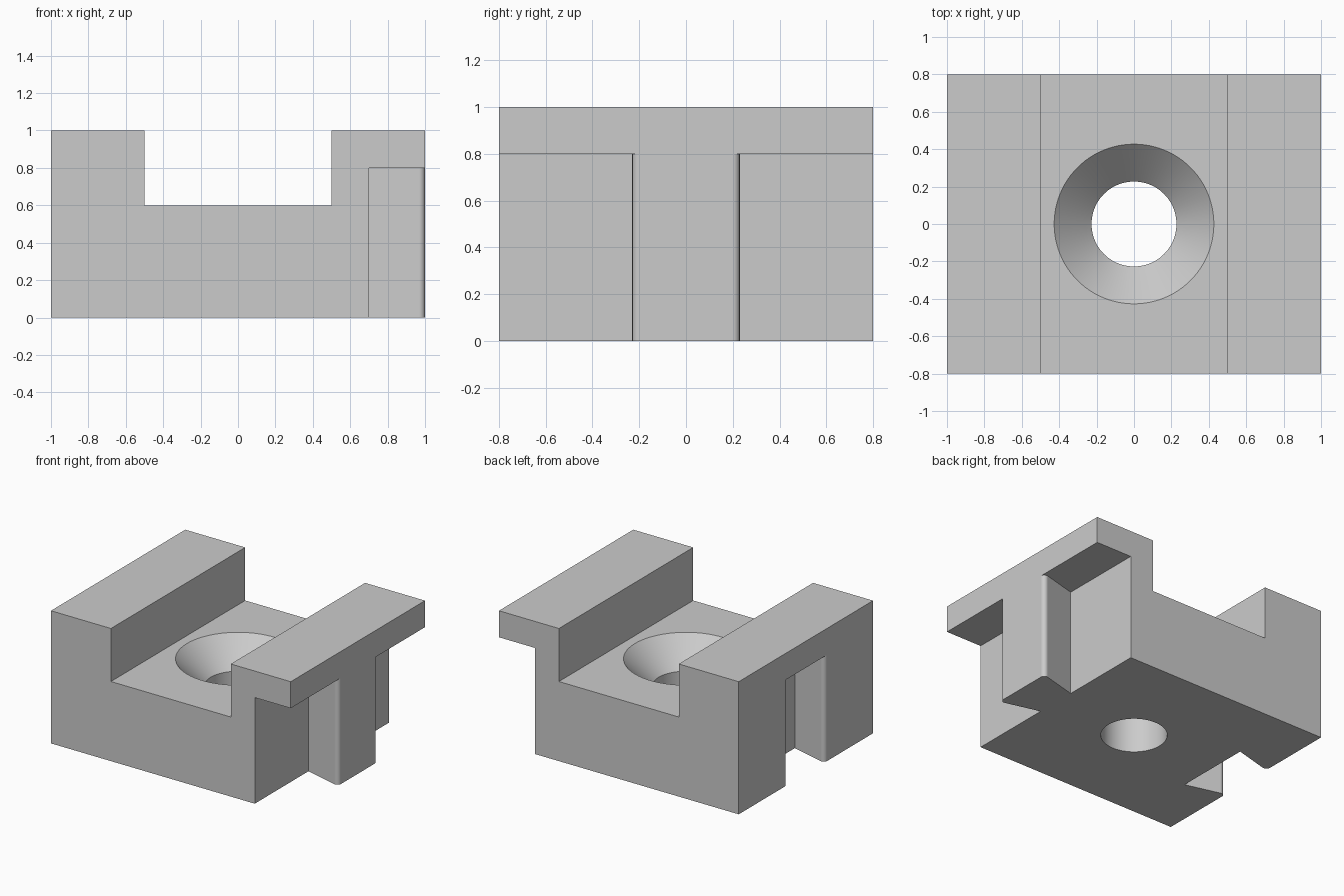
import bpy
import bmesh
import math
from mathutils import Matrix, Vector

if "Cube" in bpy.data.objects:
    bpy.data.objects.remove(bpy.data.objects["Cube"], do_unlink=True)

grey = bpy.data.materials.new("light grey")
grey.use_nodes = True
grey.diffuse_color = (0.6, 0.6, 0.6, 1)
grey.node_tree.nodes["Principled BSDF"].inputs["Base Color"].default_value = (0.6, 0.6, 0.6, 1)

FILLET = 0.03
SLANT = 15  # dovetail flank angle in degrees


def finish(name, bm):
    bmesh.ops.recalc_face_normals(bm, faces=bm.faces)
    mesh = bpy.data.meshes.new(name)
    bm.to_mesh(mesh)
    bm.free()
    mesh.materials.append(grey)
    obj = bpy.data.objects.new(name, mesh)
    bpy.context.collection.objects.link(obj)
    return obj


def prism(name, points, direction):
    bm = bmesh.new()
    face = bm.faces.new([bm.verts.new(p) for p in points])
    new = bmesh.ops.extrude_face_region(bm, geom=[face], use_keep_orig=True)
    verts = [g for g in new["geom"] if isinstance(g, bmesh.types.BMVert)]
    bmesh.ops.translate(bm, verts=verts, vec=Vector(direction))
    return finish(name, bm)


def arc(cx, cy, start, end, steps=10):
    angles = [math.radians(start + (end - start) * i / steps) for i in range(steps + 1)]
    return [(cx + FILLET * math.cos(a), cy + FILLET * math.sin(a)) for a in angles]


def dovetail(name, half, bottom, top):
    # Mirror the half outline across y = 0
    outline = half + [(x, -y) for x, y in reversed(half)]
    return prism(name, [(x, y, bottom) for x, y in outline], (0, 0, top - bottom))


def combine(target, tool, operation):
    tool.hide_render = True
    mod = target.modifiers.new(operation.lower(), "BOOLEAN")
    mod.operation = operation
    mod.solver = "EXACT"
    mod.object = tool
    bpy.context.view_layer.objects.active = target
    bpy.ops.object.modifier_apply(modifier=mod.name)
    bpy.data.objects.remove(tool, do_unlink=True)


# Channel block with a ledge on one side
profile = [(-1, 0), (0.7, 0), (0.7, 0.8), (1, 0.8), (1, 1),
           (0.5, 1), (0.5, 0.6), (-0.5, 0.6), (-0.5, 1), (-1, 1)]
block = prism("channel_block", [(x, -0.8, z) for x, z in profile], (0, 1.6, 0))

# Rounded dovetail tongue under the ledge
tongue_half = arc(1 - FILLET, 0.2, 0, 90 + SLANT) + [(0.7, 0.16)]
combine(block, dovetail("tongue", tongue_half, 0, 0.8), "UNION")

# Matching dovetail groove with rounded mouth
groove_half = [(-1.1, 0.255)] + arc(FILLET - 1, 0.255, 180, 270 + SLANT) + [(-0.7, 0.296)]
combine(block, dovetail("groove_cutter", groove_half, -0.1, 0.8), "DIFFERENCE")

# Countersunk screw hole
bm = bmesh.new()
ring = [bm.verts.new((r, 0, z)) for r, z in
        [(0, -0.1), (0.227, -0.1), (0.227, 0.4), (0.477, 0.65), (0, 0.65)]]
edges = [bm.edges.new(pair) for pair in zip(ring, ring[1:])]
bmesh.ops.spin(bm, geom=ring + edges, axis=(0, 0, 1), cent=(0, 0, 0),
               angle=math.tau, steps=96)
bmesh.ops.remove_doubles(bm, verts=bm.verts, dist=0.0001)
combine(block, finish("hole_cutter", bm), "DIFFERENCE")

# Smooth curved surfaces, keep hard edges
bpy.ops.object.select_all(action="DESELECT")
block.select_set(True)
bpy.context.view_layer.objects.active = block
bpy.ops.object.shade_smooth_by_angle(angle=math.radians(30))
weighted = block.modifiers.new("weighted_normals", "WEIGHTED_NORMAL")
weighted.keep_sharp = True
